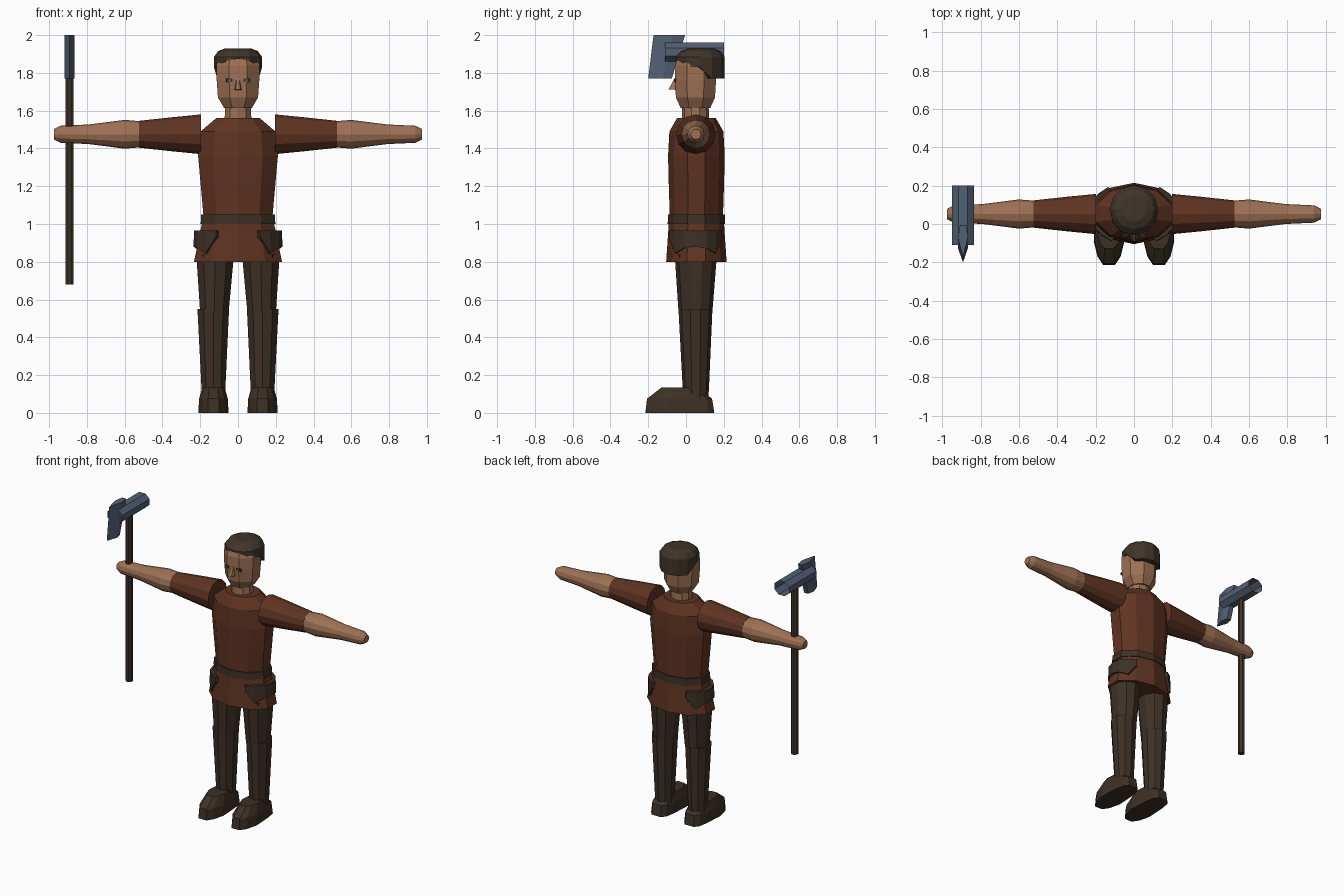
import bpy, bmesh
from math import sin, cos, pi, radians

cube = bpy.data.objects.get("Cube")
if cube:
    bpy.data.objects.remove(cube)


def material(name, rgb):
    m = bpy.data.materials.new(name)
    m.use_nodes = True
    m.diffuse_color = (*rgb, 1)
    bsdf = next(n for n in m.node_tree.nodes if n.type == 'BSDF_PRINCIPLED')
    bsdf.inputs["Base Color"].default_value = (*rgb, 1)
    return m


SKIN = material("skin", (.34, .165, .09))
RUST = material("rust cloth", (.115, .034, .016))
LEATHER = material("dark leather", (.047, .03, .019))
HAIR = material("dark hair", (.05, .035, .022))
WOOD = material("dark wood", (.055, .032, .021))
STEEL = material("slate steel", (.085, .115, .175))


def ring(n, rx, ry, cx=0, cy=0, z=0, offset=0.0):
    """Ellipse of points counted from the front (-y); offset in steps."""
    angles = [2 * pi * (i + offset) / n for i in range(n)]
    return [(cx + rx * sin(a), cy - ry * cos(a), z) for a in angles]


def loft(name, rings, mat, caps=True, closed=False):
    """Skin a list of equal rings; closed joins the last ring to the first."""
    bm = bmesh.new()
    loops = [[bm.verts.new(p) for p in r] for r in rings]
    n = len(loops[0])
    pairs = list(zip(loops, loops[1:]))
    if closed:
        pairs.append((loops[-1], loops[0]))
    for a, b in pairs:
        for i in range(n):
            j = (i + 1) % n
            bm.faces.new((a[i], a[j], b[j], b[i]))
    if caps:
        bm.faces.new(loops[0])
        bm.faces.new(loops[-1])
    bmesh.ops.recalc_face_normals(bm, faces=bm.faces)
    me = bpy.data.meshes.new(name)
    bm.to_mesh(me)
    bm.free()
    me.materials.append(mat)
    ob = bpy.data.objects.new(name, me)
    bpy.context.collection.objects.link(ob)
    return ob


def stack(name, n, levels, mat, cx=0, cy=.055, offset=0.0):
    """Upright body part from (z, half width, half depth) levels."""
    return loft(name, [ring(n, rx, ry, cx, cy, z, offset) for z, rx, ry in levels], mat)


def limb(name, side, levels, mat):
    """Arm part along x from (x, radius) levels."""
    return loft(name, [[(side * x, p[0] + .052, p[1] + 1.475) for p in ring(12, r, r)]
                       for x, r in levels], mat)


def box(name, x, y, z, sx, sy, sz, mat):
    quad = [(-1, -1), (1, -1), (1, 1), (-1, 1)]
    return loft(name, [[(x + a * sx / 2, y + b * sy / 2, z + h * sz / 2) for a, b in quad]
                       for h in (-1, 1)], mat)


# Tunic, skirt and belt
stack("tunic", 10, [(1.02, .19, .14), (1.2, .207, .146), (1.36, .222, .15),
                    (1.49, .208, .143), (1.56, .122, .103)], RUST)
stack("tunic_skirt", 10, [(.8, .245, .16), (1.02, .197, .145)], RUST)
stack("belt", 10, [(1.0, .208, .152), (1.05, .205, .15)], LEATHER)

# Neck, head, nose and eyes
stack("neck", 10, [(1.53, .075, .072), (1.63, .072, .07)], SKIN, cy=.05)
stack("head", 8, [(1.615, .08, .085), (1.67, .115, .112), (1.76, .122, .118),
                  (1.84, .124, .115), (1.885, .11, .1)], SKIN, cy=.05, offset=.5)
loft("nose", [[(-.02, -.05, 1.71), (.02, -.05, 1.71), (.011, -.092, 1.713), (-.011, -.092, 1.713)],
              [(-.01, -.05, 1.77), (.01, -.05, 1.77), (.007, -.062, 1.77), (-.007, -.062, 1.77)]],
     SKIN)

# Hair: short at the brow, longer at the temples and the nape
cap = ring(12, .127, .13, 0, .073)
inner = ring(12, .1, .1, 0, .06)
hem = [1.875, 1.865, 1.83, 1.83, 1.77, 1.77, 1.77]
edge = [hem[min(i, 12 - i)] for i in range(12)]
loft("hair", [[(x, y, z) for (x, y, _), z in zip(inner, edge)],
              [(x, y, z) for (x, y, _), z in zip(cap, edge)],
              [(x, y, 1.885) for x, y, _ in cap],
              ring(12, .105, .105, 0, .078, 1.915),
              ring(12, .068, .068, 0, .08, 1.93)], HAIR)

boot_outline = [(-.03, -.215), (.03, -.215), (.06, -.17), (.08, -.09), (.072, .05),
                (.06, .12), (.035, .15), (-.035, .15), (-.06, .12), (-.072, .05),
                (-.08, -.09), (-.06, -.17)]

for side, word in ((1, "left"), (-1, "right")):
    box(word + "_eye", side * .047, -.058, 1.761, .034, .009, .018, HAIR)
    box(word + "_iris", side * .047, -.0625, 1.759, .014, .004, .012, STEEL)

    # Arms
    limb(word + "_sleeve", side, [(.197, .105), (.35, .09), (.525, .071)], RUST)
    limb(word + "_forearm", side, [(.525, .07), (.6, .076), (.79, .052)], SKIN)
    limb(word + "_hand", side, [(.79, .052), (.94, .045), (.975, .027)], SKIN)

    # Legs
    loft(word + "_thigh", [ring(10, .08, .09, side * .125, .05, .54),
                           ring(10, .105, .112, side * .121, .052, .84)], LEATHER)
    loft(word + "_shin", [ring(10, .065, .066, side * .13, .052, .07),
                          ring(10, .067, .07, side * .13, .052, .14),
                          ring(10, .088, .09, side * .131, .05, .55)], LEATHER)

    # Boots: the sole outline shrinks upward toward the ankle
    boot = []
    for z, sx, front, back in ((0, 1, 1, 1), (.075, .95, .96, .92), (.135, .74, .6, .4)):
        boot.append([(side * .13 + x * sx, y * (front if y < 0 else back), z)
                     for x, y in boot_outline])
    loft(word + "_boot", boot, LEATHER)

    # Hip pouch wrapped round the side, with a ragged lower edge
    pouch = []
    for deg, low in ((30, .93), (47, .845), (68, .875), (90, .88), (110, .87),
                     (128, .845), (145, .92)):
        s, c = sin(radians(deg)), cos(radians(deg))
        pouch.append([(side * rx * s, .055 - ry * c, z) for rx, ry, z in
                      ((.236, .168, low), (.232, .166, .965), (.185, .13, .965), (.185, .13, low))])
    loft(word + "_hip_pouch", pouch, LEATHER)

# Long axe: haft, open-ended socket tube and sheared lens blade
AX = -.892
stack("axe_haft", 8, [(.68, .024, .024), (1.88, .024, .024)], WOOD, cx=AX, cy=.052, offset=.5)
tube = ring(8, .062, .054, offset=.5)
loft("axe_socket", [[(AX + x, y, 1.91 + z) for x, z, _ in tube] for y in (-.11, .2)],
     STEEL, caps=False)
lens = [(0, 0), (.6, .35), (1, .6), (.6, 1), (-.6, 1), (-1, .6), (-.6, .35)]
loft("axe_blade", [[(AX + .026 * x, front + (back - front) * t, z) for x, t in lens]
                   for z, front, back in ((1.77, -.2, -.075), (2.0, -.172, -.005))], STEEL)
